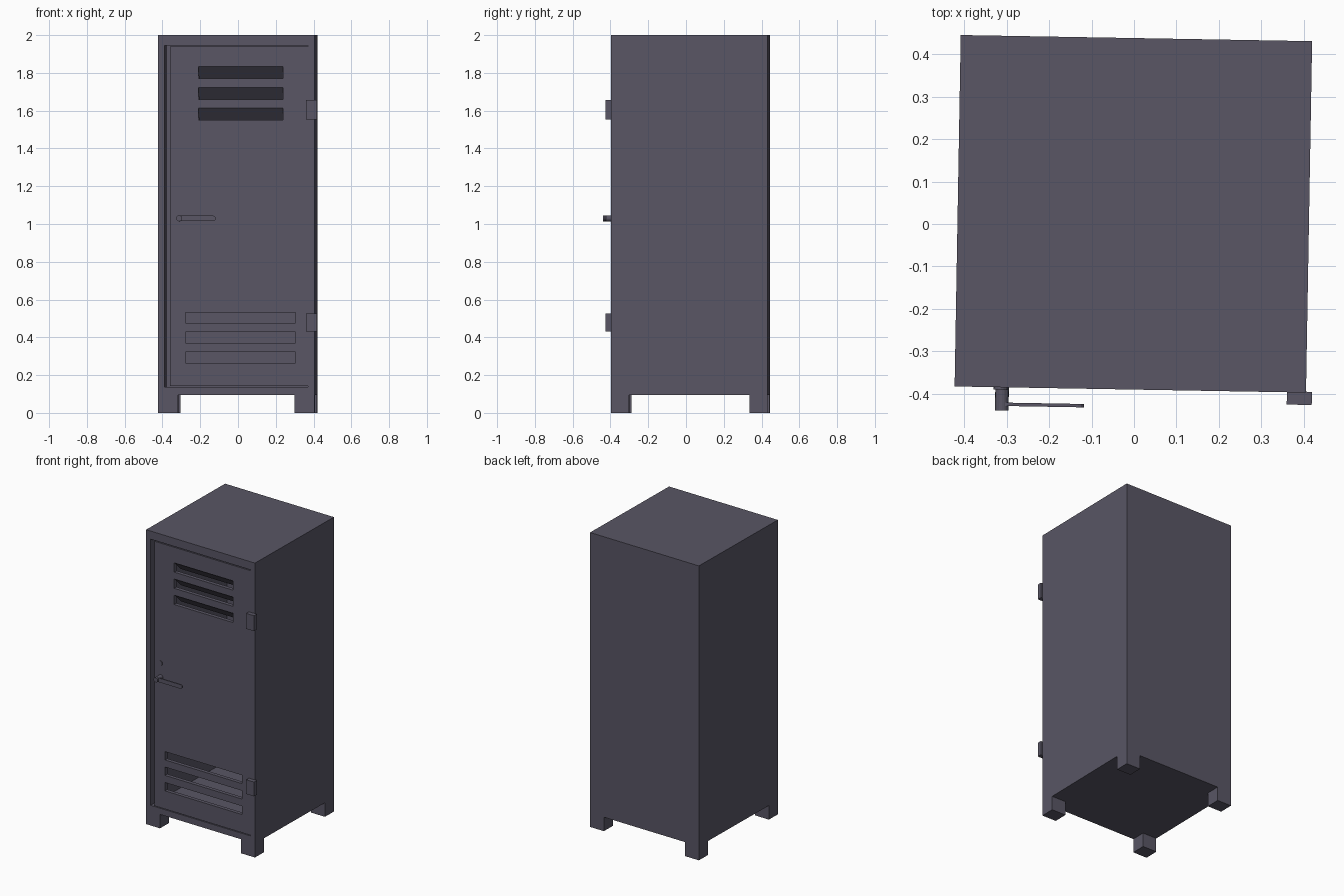
import bpy, bmesh, math
from mathutils import Matrix, Vector

if "Cube" in bpy.data.objects:
    bpy.data.objects.remove(bpy.data.objects["Cube"])

# The whole locker stands very slightly turned
PLACE = Matrix.Translation((-0.0015, 0.024, 0)) @ Matrix.Rotation(math.radians(-1), 4, 'Z')
H = 0.414           # half width of the body
BASE = 0.095        # underside of the body

grey = bpy.data.materials.new("dark_violet_grey_metal")
grey.diffuse_color = (0.100, 0.093, 0.129, 1)
grey.use_nodes = True
grey.node_tree.nodes["Principled BSDF"].inputs["Base Color"].default_value = grey.diffuse_color


def finish(bm, name):
    bmesh.ops.recalc_face_normals(bm, faces=bm.faces)
    me = bpy.data.meshes.new(name)
    bm.to_mesh(me)
    bm.free()
    me.materials.append(grey)
    ob = bpy.data.objects.new(name, me)
    bpy.context.collection.objects.link(ob)
    ob.matrix_world = PLACE
    return ob


def add_box(bm, x0, x1, y0, y1, z0, z1):
    m = Matrix.Translation(((x0 + x1) / 2, (y0 + y1) / 2, (z0 + z1) / 2))
    m = m @ Matrix.Diagonal((x1 - x0, y1 - y0, z1 - z0, 1))
    return bmesh.ops.create_cube(bm, size=1, matrix=m)["verts"]


def box(name, *dims):
    bm = bmesh.new()
    add_box(bm, *dims)
    return finish(bm, name)


def cylinder(name, x, z, r, y0, y1, sides=16):
    bm = bmesh.new()
    m = Matrix.Translation((x, (y0 + y1) / 2, z)) @ Matrix.Rotation(math.pi / 2, 4, 'X')
    bmesh.ops.create_cone(bm, cap_ends=True, segments=sides, radius1=r, radius2=r,
                          depth=y1 - y0, matrix=m)
    return finish(bm, name)


# Hollow body: the front face is inset and pushed back to form the compartment
bm = bmesh.new()
add_box(bm, -H, H, -H, H, BASE, 2)
front = min(bm.faces, key=lambda f: f.calc_center_median().y)
bmesh.ops.inset_region(bm, faces=[front], thickness=0.05)
for v in front.verts:
    v.co.x = math.copysign(0.38, v.co.x)
    v.co.z = 1.945 if v.co.z > 1 else 0.137
ret = bmesh.ops.extrude_face_region(bm, geom=[front])
bmesh.ops.translate(bm, vec=(0, 2 * H - 0.03, 0),
                    verts=[g for g in ret["geom"] if isinstance(g, bmesh.types.BMVert)])
if front.is_valid:
    bmesh.ops.delete(bm, geom=[front], context='FACES_ONLY')
finish(bm, "locker_body")

# Four square feet
for sx in (-1, 1):
    for sy in (-1, 1):
        xs = sorted((sx * H, sx * (H - 0.105)))
        ys = sorted((sy * H, sy * (H - 0.095)))
        box("foot", *xs, *ys, 0, BASE)

# Door: a grid of cells with the vent slots left open, then thickened
upper_x, lower_x = (-0.20, 0.248), (-0.27, 0.314)
upper_z = [(1.55 + 0.11 * i, 1.613 + 0.11 * i) for i in range(3)]
lower_z = [(0.265 + 0.105 * i, 0.322 + 0.105 * i) for i in range(3)]
slots = [(upper_x, z) for z in upper_z] + [(lower_x, z) for z in lower_z]
xs = sorted({-0.352, 0.38, *upper_x, *lower_x})
zs = sorted({0.142, 1.939, *(z for s in slots for z in s[1])})
bm = bmesh.new()
grid = [[bm.verts.new((x, -H, z)) for z in zs] for x in xs]
for i in range(len(xs) - 1):
    for j in range(len(zs) - 1):
        cx, cz = (xs[i] + xs[i + 1]) / 2, (zs[j] + zs[j + 1]) / 2
        if any(a < cx < b and c < cz < d for (a, b), (c, d) in slots):
            continue
        bm.faces.new((grid[i][j], grid[i + 1][j], grid[i + 1][j + 1], grid[i][j + 1]))
ret = bmesh.ops.extrude_face_region(bm, geom=bm.faces[:])
bmesh.ops.translate(bm, vec=(0, 0.025, 0),
                    verts=[g for g in ret["geom"] if isinstance(g, bmesh.types.BMVert)])
finish(bm, "door")

# Slanted louvres behind the upper slots, facing forward and down
for z0, z1 in upper_z:
    bm = bmesh.new()
    verts = add_box(bm, upper_x[0], upper_x[1], -H + 0.004, -H + 0.008, z0 - 0.004, z1)
    for v in verts:
        if v.co.z < z1 - 0.01:
            v.co.y += 0.065
    finish(bm, "upper_louvre")

# Hinges on the right edge
for z0, z1 in ((0.43, 0.527), (1.552, 1.657)):
    box("hinge", 0.369, 0.428, -H - 0.029, -H + 0.002, z0, z1)

# Lock and handle
cylinder("lock", -0.305, 1.125, 0.017, -H - 0.006, -H + 0.002)
cylinder("handle_shaft", -0.302, 1.03, 0.016, -H - 0.055, -H + 0.002)

# Lever with a rounded right end
bm = bmesh.new()
r, x_end = 0.014, -0.122
pts = [(-0.302, -r)]
pts += [(x_end + r * math.cos(a), r * math.sin(a))
        for a in (math.radians(-90 + 30 * k) for k in range(7))]
pts += [(-0.302, r)]
face = bm.faces.new([bm.verts.new((x, -H - 0.044, 1.03 + z)) for x, z in pts])
ret = bmesh.ops.extrude_face_region(bm, geom=[face])
bmesh.ops.translate(bm, vec=(0, 0.008, 0),
                    verts=[g for g in ret["geom"] if isinstance(g, bmesh.types.BMVert)])
finish(bm, "handle_lever")
